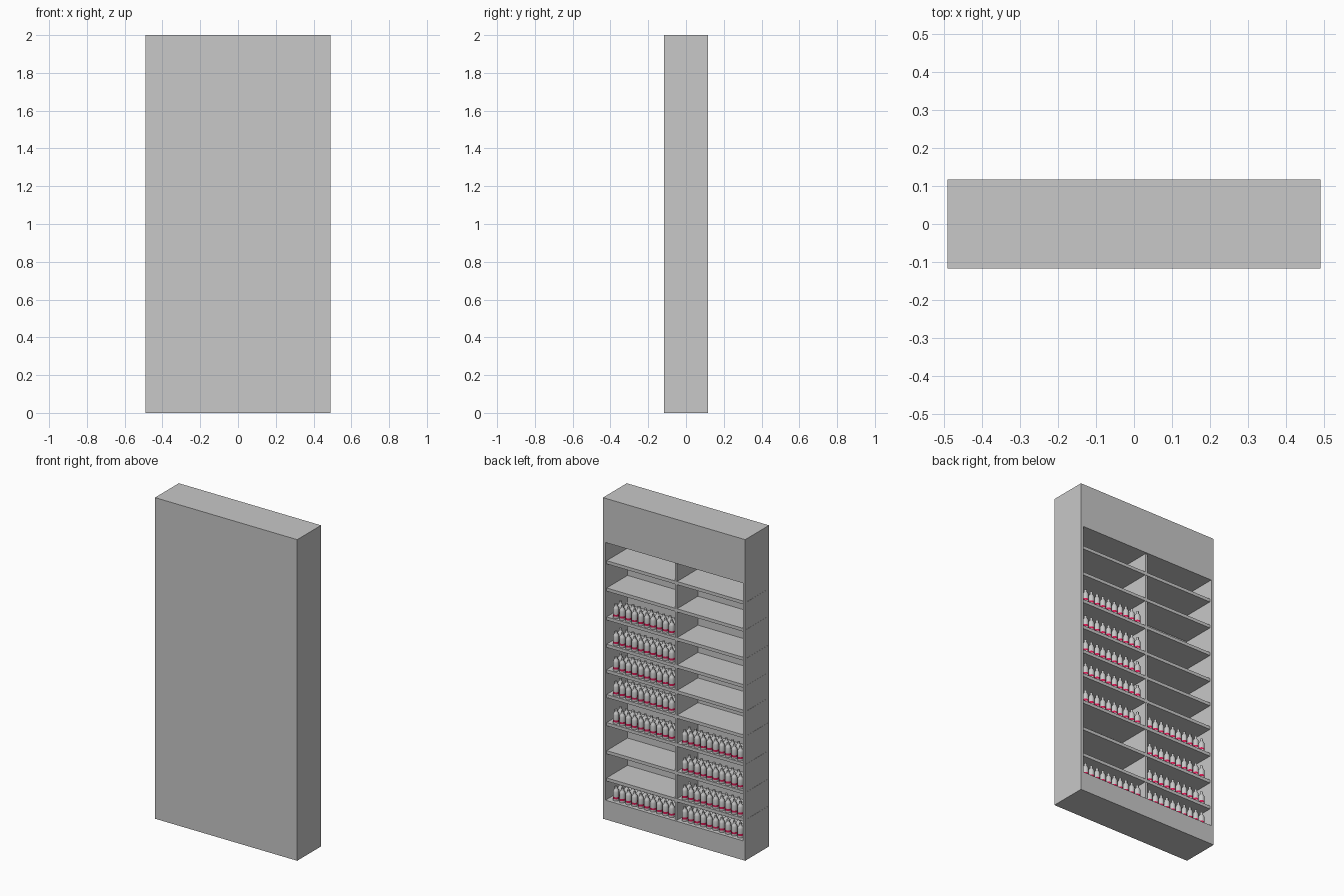
import bpy, bmesh, math

if "Cube" in bpy.data.objects:
    bpy.data.objects.remove(bpy.data.objects["Cube"])

def material(name, rgb):
    m = bpy.data.materials.new(name)
    m.diffuse_color = (*rgb, 1)
    m.use_nodes = True
    m.node_tree.nodes["Principled BSDF"].inputs["Base Color"].default_value = m.diffuse_color
    return m

GREY = material("light_grey", (0.58, 0.58, 0.58))
RED = material("crimson", (0.70, 0.01, 0.09))

def box(name, x0, x1, y0, y1, z0, z1):
    bm = bmesh.new()
    bmesh.ops.create_cube(bm, size=1)
    for v in bm.verts:
        v.co = ((x0, x1)[v.co.x > 0], (y0, y1)[v.co.y > 0], (z0, z1)[v.co.z > 0])
    me = bpy.data.meshes.new(name)
    bm.to_mesh(me)
    bm.free()
    me.materials.append(GREY)
    ob = bpy.data.objects.new(name, me)
    bpy.context.collection.objects.link(ob)
    return ob

W, D, T = 0.49, 0.117, 0.017
Z0, Z1 = 0.12, 1.725          # bottom and top of the opening

# Cabinet shell, open towards +y
box("back_panel", -W, W, -D, -D + T, 0, 2)
box("side_left", -W, -W + T, -D + T, D, 0, 2)
box("side_right", W - T, W, -D + T, D, 0, 2)
box("plinth", -W + T, W - T, -D + T, D, 0, Z0)
box("header", -W + T, W - T, -D + T, D, Z1, 2)
box("divider", -0.012, 0.004, -D + T, 0.104, Z0, Z1)

# Shelves, ends just showing through the left side
SHELVES = [0.244, 0.414, 0.589, 0.764, 0.918, 1.077, 1.247, 1.427, 1.597]
TH = 0.02
for z in SHELVES:
    box("shelf", -W - 0.001, W - T, -0.1, 0.105, z - TH / 2, z + TH / 2)

# Bottle: revolved profile with a coloured band near the base
PROFILE = [(0.0175, 0), (0.0175, 0.012), (0.0175, 0.024), (0.0175, 0.055),
           (0.0145, 0.064), (0.009, 0.071), (0.008, 0.074), (0.008, 0.086)]
SIDES = 14
bm = bmesh.new()
rings = [[bm.verts.new((r * math.cos(math.tau * i / SIDES),
                        r * math.sin(math.tau * i / SIDES), z))
          for i in range(SIDES)] for r, z in PROFILE]
for k in range(len(rings) - 1):
    a, b = rings[k], rings[k + 1]
    for i in range(SIDES):
        j = (i + 1) % SIDES
        f = bm.faces.new((a[i], a[j], b[j], b[i]))
        f.smooth = True
        f.material_index = 1 if k == 1 else 0
bm.faces.new(rings[0][::-1])
bm.faces.new(rings[-1])
for e in bm.edges:
    e.smooth = len(e.link_faces) == 2 and e.calc_face_angle(0) < math.radians(40)
bottle = bpy.data.meshes.new("bottle")
bm.to_mesh(bottle)
bm.free()
bottle.materials.append(GREY)
bottle.materials.append(RED)

# Stocked rows: two deep, ten wide
def stock(side, floors):
    for z in floors:
        for y in (0.08, 0.037):
            for i in range(10):
                ob = bpy.data.objects.new("bottle", bottle)
                ob.location = (-0.003 + side * (0.045 + i * 0.0426), y, z)
                bpy.context.collection.objects.link(ob)

tops = [z + TH / 2 for z in SHELVES]
stock(1, [Z0] + tops[2:7])
stock(-1, [Z0] + tops[0:3])
